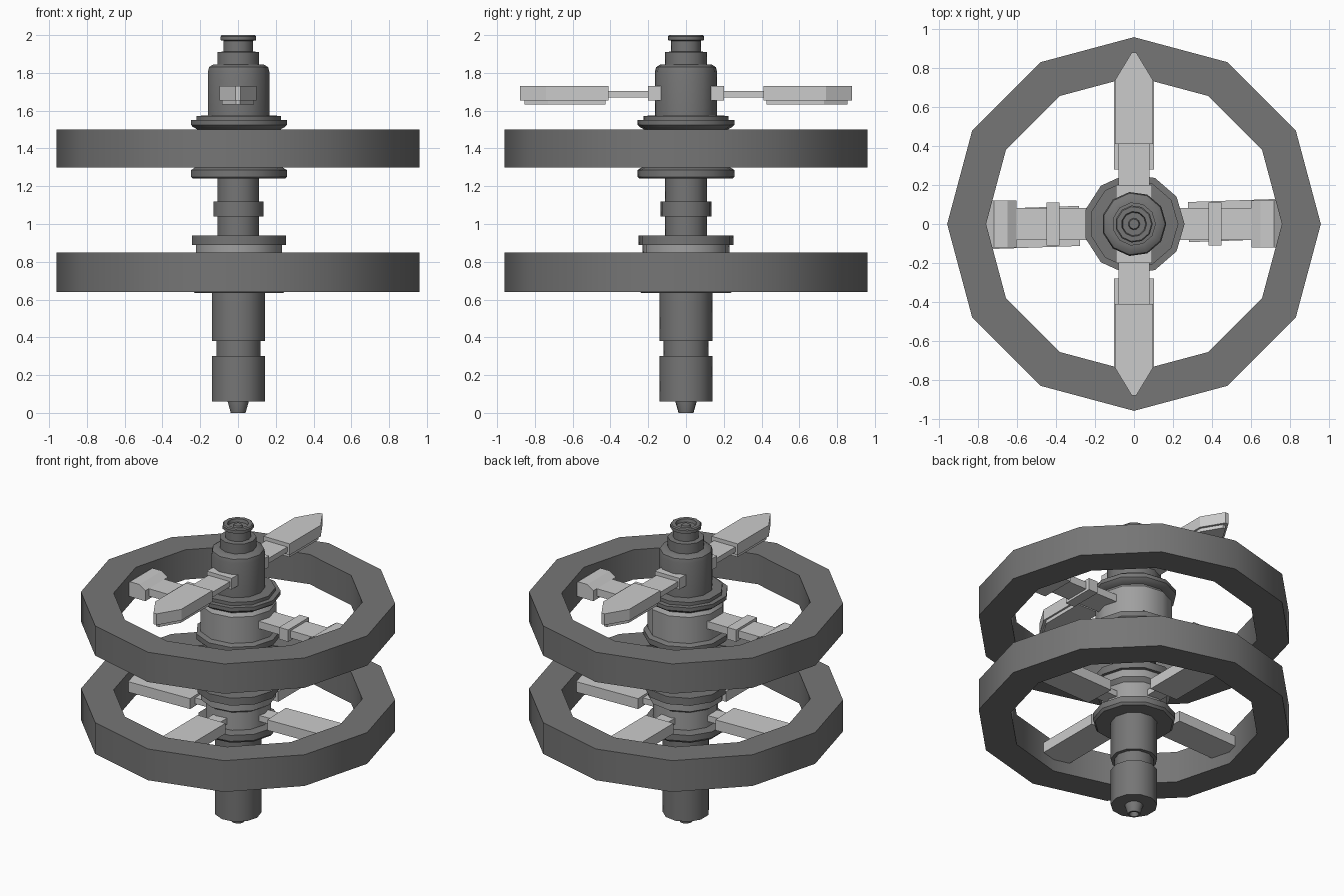
import bpy, bmesh
from math import cos, sin, pi, radians
from mathutils import Matrix

if "Cube" in bpy.data.objects:
    bpy.data.objects.remove(bpy.data.objects["Cube"])


def grey(name, v):
    m = bpy.data.materials.new(name)
    m.diffuse_color = (v, v, v, 1)
    m.use_nodes = True
    m.node_tree.nodes["Principled BSDF"].inputs["Base Color"].default_value = m.diffuse_color
    return m


DARK = grey("dark_metal", 0.18)
MID = grey("mid_metal", 0.35)


def finish(name, bm, smooth=None, mat=None):
    bmesh.ops.recalc_face_normals(bm, faces=bm.faces)
    me = bpy.data.meshes.new(name)
    bm.to_mesh(me)
    bm.free()
    if mat:
        me.materials.append(mat)
    ob = bpy.data.objects.new(name, me)
    bpy.context.collection.objects.link(ob)
    if smooth:
        bpy.ops.object.select_all(action='DESELECT')
        ob.select_set(True)
        bpy.context.view_layer.objects.active = ob
        bpy.ops.object.shade_smooth_by_angle(angle=radians(smooth))
    return ob


def lathe(name, profile, sides=11, mat=DARK, smooth=35, closed=False):
    """Spin an (r, z) profile about z; open profiles are capped at both ends."""
    bm = bmesh.new()
    loops = [[bm.verts.new((r * cos(2 * pi * i / sides), r * sin(2 * pi * i / sides), z))
              for i in range(sides)] for r, z in profile]
    pairs = list(zip(loops, loops[1:]))
    if closed:
        pairs.append((loops[-1], loops[0]))
    for a, b in pairs:
        for i in range(sides):
            j = (i + 1) % sides
            bm.faces.new((a[i], a[j], b[j], b[i]))
    if not closed:
        bm.faces.new(loops[0])
        bm.faces.new(loops[-1])
    return finish(name, bm, smooth, mat)


def prism(name, outline, lo, hi, angle, side=False):
    """Extrude an outline; arms point along +x, then turn about z.
    side=False: outline is (x, y), extruded over z; side=True: (x, z) over y."""
    bm = bmesh.new()
    rows = [[bm.verts.new((u, h, v) if side else (u, v, h)) for u, v in outline] for h in (lo, hi)]
    n = len(outline)
    bm.faces.new(rows[0])
    bm.faces.new(rows[1])
    for i in range(n):
        j = (i + 1) % n
        bm.faces.new((rows[0][i], rows[0][j], rows[1][j], rows[1][i]))
    bm.transform(Matrix.Rotation(radians(angle), 4, 'Z'))
    return finish(name, bm)


def bar(name, x0, x1, w, z0, z1, angle):
    return prism(name, [(x0, -w), (x1, -w), (x1, w), (x0, w)], z0, z1, angle)


# two twelve-sided rings
for name, z0, z1 in (("lower_ring", 0.64, 0.85), ("upper_ring", 1.30, 1.50)):
    lathe(name, [(0.96, z0), (0.96, z1), (0.76, z1), (0.76, z0)], 12, closed=True)

# central spindle sections
lathe("bottom_nozzle", [(0.02, 0.03), (0.03, 0.0), (0.04, 0.0), (0.057, 0.06), (0.057, 0.08)])
lathe("lower_shaft", [(0.09, 0.06), (0.143, 0.06), (0.143, 0.30), (0.12, 0.30), (0.12, 0.38),
                      (0.143, 0.38), (0.143, 0.66)])
lathe("lower_hub_flange", [(0.24, 0.635), (0.253, 0.65), (0.253, 0.69), (0.20, 0.70)])
lathe("lower_hub_core", [(0.20, 0.69), (0.20, 0.82), (0.232, 0.84), (0.232, 0.895)], mat=MID)
lathe("lower_hub_cap", [(0.253, 0.89), (0.253, 0.94)])
lathe("middle_shaft", [(0.112, 0.93), (0.112, 1.04), (0.136, 1.04), (0.136, 1.12),
                       (0.112, 1.12), (0.112, 1.25)])
lathe("upper_hub_base", [(0.25, 1.24), (0.26, 1.25), (0.26, 1.285), (0.235, 1.30)])
lathe("upper_hub_drum", [(0.235, 1.29), (0.235, 1.475), (0.215, 1.50)], mat=MID)
lathe("upper_hub_cap", [(0.215, 1.495), (0.25, 1.515), (0.26, 1.525), (0.26, 1.55),
                        (0.228, 1.55), (0.228, 1.572), (0.165, 1.575)])
lathe("top_housing", [(0.166, 1.56), (0.166, 1.805), (0.16, 1.83), (0.14, 1.843), (0.112, 1.845),
                      (0.112, 1.91), (0.08, 1.913), (0.08, 1.97), (0.096, 1.973), (0.096, 1.993),
                      (0.09, 2.0), (0.065, 2.0), (0.06, 1.98), (0.03, 1.98), (0.025, 1.992)])

# four spokes of the lower ring, the x pair slightly skewed
for k in range(4):
    a = 90 * k + (2 if k % 2 == 0 else 0)
    bar(f"lower_spoke_neck_{k}", 0.12, 0.30, 0.05, 0.735, 0.775, a)
    bar(f"lower_spoke_{k}", 0.28, 0.77, 0.103, 0.72, 0.79, a)

# two clamped arms of the upper ring with bevelled end shoes
for k in range(2):
    a = 180 * k
    bar(f"upper_arm_{k}", 0.20, 0.64, 0.083, 1.38, 1.43, a)
    bar(f"upper_arm_clamp_{k}", 0.382, 0.45, 0.11, 1.365, 1.445, a)
    prism(f"upper_arm_shoe_{k}", [(0.605, 1.36), (0.76, 1.36), (0.76, 1.43), (0.72, 1.46),
                                  (0.65, 1.46), (0.605, 1.43)], -0.12, 0.12, a, True)

# two pointed blades on the top housing
for k in range(2):
    a = 90 + 180 * k
    bar(f"blade_root_{k}", 0.11, 0.20, 0.092, 1.655, 1.73, a)
    bar(f"blade_neck_{k}", 0.18, 0.43, 0.08, 1.67, 1.705, a)
    prism(f"blade_{k}", [(0.41, -0.097), (0.74, -0.097), (0.88, -0.012), (0.88, 0.012),
                         (0.74, 0.097), (0.41, 0.097)], 1.655, 1.73, a)
    prism(f"blade_underside_{k}", [(0.425, -0.085), (0.73, -0.085), (0.855, -0.01), (0.855, 0.01),
                                   (0.73, 0.085), (0.425, 0.085)], 1.632, 1.66, a)
